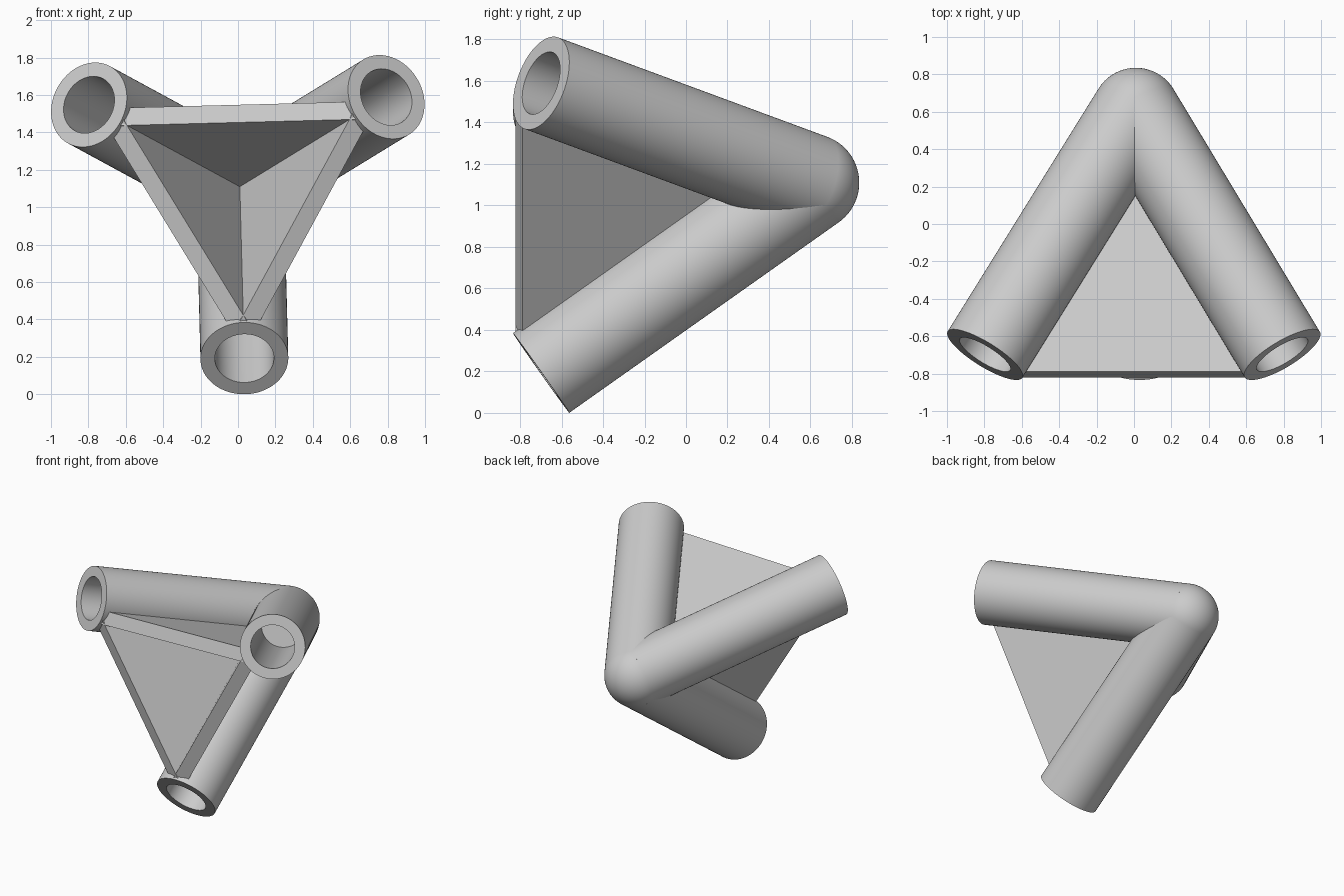
import bpy, bmesh, math
from mathutils import Vector, Matrix

cube = bpy.data.objects.get("Cube")
if cube:
    bpy.data.objects.remove(cube)

JOINT = Vector((0.01, 0.6, 1.11))
LENGTH, OUTER, BORE = 1.59, 0.235, 0.158
BORE_FLOOR = OUTER / math.tan(math.radians(30))
SIDES = 96

grey = bpy.data.materials.new("plain grey")
grey.use_nodes = True
grey.diffuse_color = (0.6, 0.6, 0.6, 1)
grey.node_tree.nodes["Principled BSDF"].inputs["Base Color"].default_value = (0.6, 0.6, 0.6, 1)


def finish(bm, name, matrix, smooth=True):
    bmesh.ops.recalc_face_normals(bm, faces=bm.faces)
    mesh = bpy.data.meshes.new(name)
    bm.to_mesh(mesh)
    bm.free()
    mesh.materials.append(grey)
    ob = bpy.data.objects.new(name, mesh)
    bpy.context.collection.objects.link(ob)
    ob.matrix_world = matrix
    if smooth:
        bpy.ops.object.select_all(action='DESELECT')
        ob.select_set(True)
        bpy.context.view_layer.objects.active = ob
        bpy.ops.object.shade_smooth_by_angle(angle=math.radians(35))
    return ob


def add_tube(name, direction):
    # Revolved wall with a blind bore, along local z
    bm = bmesh.new()
    profile = [(0, 0), (OUTER, 0), (OUTER, LENGTH), (BORE, LENGTH), (BORE, BORE_FLOOR), (0, BORE_FLOOR)]
    verts = [bm.verts.new((r, 0, z)) for r, z in profile]
    edges = [bm.edges.new(pair) for pair in zip(verts, verts[1:])]
    bmesh.ops.spin(bm, geom=verts + edges, cent=(0, 0, 0), axis=(0, 0, 1),
                   angle=math.tau, steps=SIDES, use_merge=True)
    bmesh.ops.remove_doubles(bm, verts=bm.verts, dist=0.0001)
    turn = direction.to_track_quat('Z', 'Y').to_matrix().to_4x4()
    finish(bm, name, Matrix.Translation(JOINT) @ turn)


def add_plate(name, a, b, c):
    # Triangular web between tubes a and b, set towards the third tube c
    along = (a + b).normalized()
    across = (b - a).normalized()
    inward = along.cross(across)
    if inward.dot(c) < 0:
        inward.negate()
    inset, front = 0.165, 1.455
    tip = inset / math.sin(math.radians(30))
    half = (front - tip) * math.tan(math.radians(30))
    bm = bmesh.new()
    outline = [(tip, 0), (front, half), (front, -half)]
    rings = [[bm.verts.new(along * s + across * t + inward * depth) for s, t in outline]
             for depth in (0.05, 0.15)]
    for ring in rings:
        bm.faces.new(ring)
    for i in range(3):
        j = (i + 1) % 3
        bm.faces.new((rings[0][i], rings[0][j], rings[1][j], rings[1][i]))
    finish(bm, name, Matrix.Translation(JOINT), smooth=False)


# Three directions, 60 degrees apart, around the front-facing axis
spread = math.asin(1 / math.sqrt(3))
directions = []
for angle in (-88.5, 31.5, 151.5):
    a = math.radians(angle)
    directions.append(Vector((math.sin(spread) * math.cos(a), -math.cos(spread),
                              math.sin(spread) * math.sin(a))))

low, left, right = directions
for name, d in (("lower_tube", low), ("left_tube", left), ("right_tube", right)):
    add_tube(name, d)

# Webs between neighbouring tubes
add_plate("top_web", left, right, low)
add_plate("left_web", low, left, right)
add_plate("right_web", right, low, left)

# Rounded joint
bm = bmesh.new()
bmesh.ops.create_uvsphere(bm, u_segments=SIDES, v_segments=SIDES // 2, radius=OUTER)
finish(bm, "joint_ball", Matrix.Translation(JOINT) @ Matrix.Rotation(math.pi / 2, 4, 'X'))
